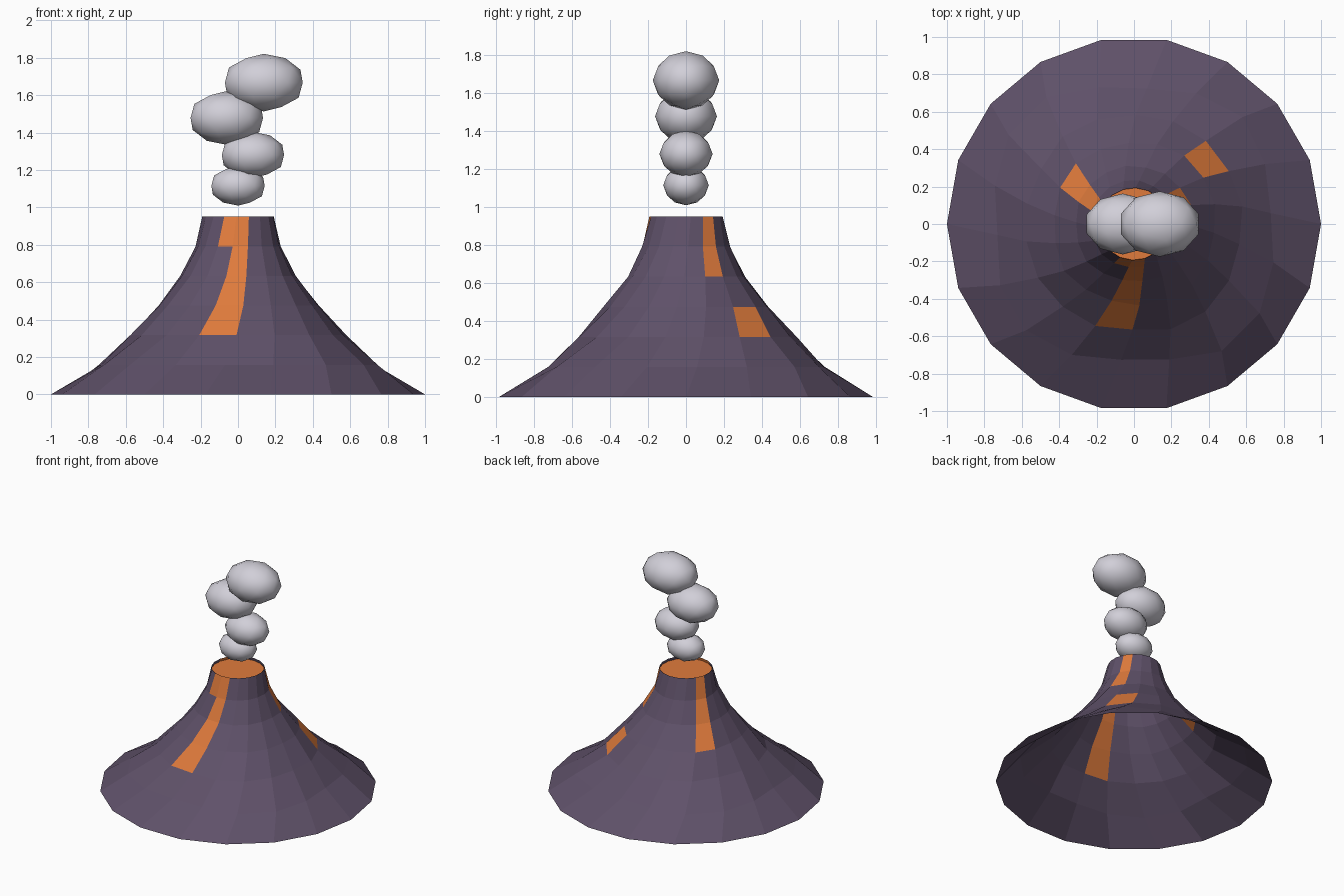
import bpy, bmesh, math, random

if "Cube" in bpy.data.objects:
    bpy.data.objects.remove(bpy.data.objects["Cube"])

random.seed(4)
SIDES, TWIST, RING_H = 18, 0.08, 0.95 / 6


def material(name, rgb):
    m = bpy.data.materials.new(name)
    m.diffuse_color = (*rgb, 1)
    m.use_nodes = True
    m.node_tree.nodes["Principled BSDF"].inputs["Base Color"].default_value = m.diffuse_color
    return m


rock = material("purple rock", (0.114, 0.082, 0.141))
lava = material("orange lava", (0.745, 0.198, 0.045))
smoke = material("pale smoke", (0.64, 0.625, 0.69))


def add_object(name, bm, mats):
    mesh = bpy.data.meshes.new(name)
    bm.to_mesh(mesh)
    bm.free()
    for m in mats:
        mesh.materials.append(m)
    ob = bpy.data.objects.new(name, mesh)
    bpy.context.collection.objects.link(ob)
    return ob


def angle(i, j):
    return j * math.tau / SIDES + i * TWIST


# Mountain: open twisted cone of uneven rings, rows of faces marked as lava by column
radii = [1.0, 0.78, 0.585, 0.44, 0.315, 0.232, 0.193]
wobble = [0, 0.05, 0.015, 0.015, 0.01, 0, 0]
lava_rows = {12: range(2, 6), 11: [5], 1: [2], 0: [4, 5], 6: [3, 4, 5]}

bm = bmesh.new()
rings = []
for i, r in enumerate(radii):
    ring = []
    for j in range(SIDES):
        a = angle(i, j)
        rr = r * (1 - wobble[i] * math.cos(4 * a))
        if 0 < i < 6:
            rr *= 1 + random.uniform(-0.025, 0.025)
        ring.append(bm.verts.new((rr * math.cos(a), rr * math.sin(a), i * RING_H)))
    rings.append(ring)
for i in range(6):
    for j in range(SIDES):
        k = (j + 1) % SIDES
        f = bm.faces.new((rings[i][j], rings[i][k], rings[i + 1][k], rings[i + 1][j]))
        f.material_index = int(i in lava_rows.get(j, ()))
add_object("mountain", bm, [rock, lava])

# Lava pool just under the crater rim
bm = bmesh.new()
bm.faces.new([bm.verts.new((0.193 * math.cos(angle(6, j)), 0.193 * math.sin(angle(6, j)), 0.93))
              for j in range(SIDES)])
add_object("lava_pool", bm, [lava])

# Smoke puffs: flattened icospheres growing as they rise
puffs = [(0.0, 1.115, 0.12), (0.08, 1.28, 0.14), (-0.06, 1.478, 0.163), (0.138, 1.667, 0.175)]
for n, (x, z, r) in enumerate(puffs, 1):
    bm = bmesh.new()
    bmesh.ops.create_icosphere(bm, subdivisions=2, radius=r)
    for v in bm.verts:
        v.co = (v.co.x * 1.25 + x, v.co.y, v.co.z * 0.88 + z)
    for f in bm.faces:
        f.smooth = True
    add_object(f"smoke_puff_{n}", bm, [smoke])
